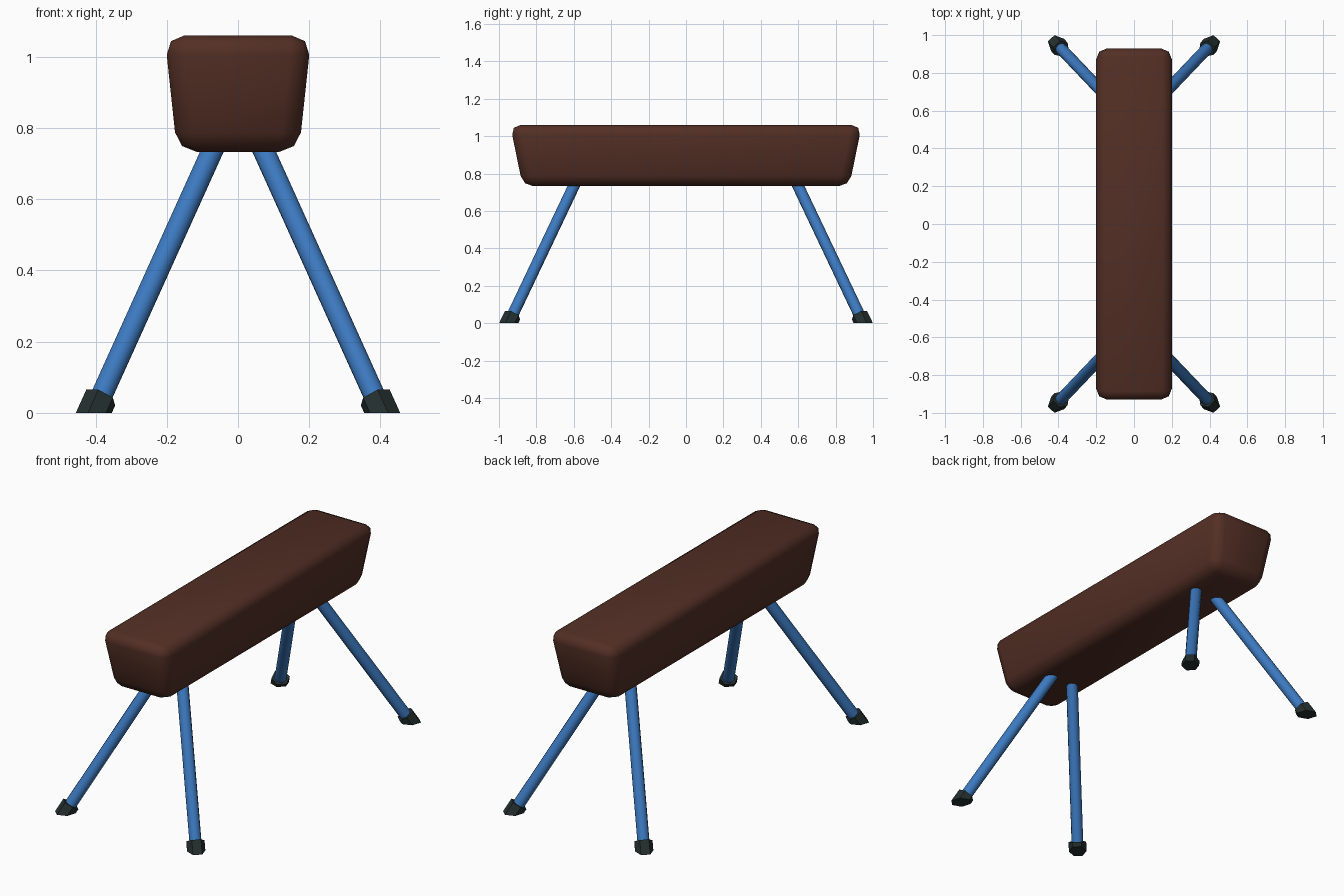
import bpy, bmesh, math
from mathutils import Vector

if "Cube" in bpy.data.objects:
    bpy.data.objects.remove(bpy.data.objects["Cube"])


def material(name, rgb):
    m = bpy.data.materials.new(name)
    m.diffuse_color = (*rgb, 1)
    m.use_nodes = True
    m.node_tree.nodes["Principled BSDF"].inputs["Base Color"].default_value = m.diffuse_color
    return m


BROWN = material("brown leather", (0.085, 0.028, 0.018))
BLUE = material("blue steel", (0.045, 0.19, 0.52))
RUBBER = material("dark rubber", (0.018, 0.028, 0.028))


def add_object(name, bm, mat):
    bmesh.ops.recalc_face_normals(bm, faces=bm.faces)
    me = bpy.data.meshes.new(name)
    bm.to_mesh(me)
    bm.free()
    me.materials.append(mat)
    ob = bpy.data.objects.new(name, me)
    bpy.context.collection.objects.link(ob)
    return ob


def prism(name, start, end, radius, sides, mat, floor_cut=False):
    """Tube from start to end; floor_cut slides the lower ring along the axis to z = 0."""
    axis = (end - start).normalized()
    h = axis.cross(Vector((0, 0, 1))).normalized()
    w = axis.cross(h)
    bm = bmesh.new()
    rings = []
    for k, centre in enumerate((start, end)):
        ring = []
        for i in range(sides):
            a = math.tau * i / sides
            p = centre + radius * (math.cos(a) * h + math.sin(a) * w)
            if floor_cut and k == 0:
                p -= axis * (p.z / axis.z)
            ring.append(bm.verts.new(p))
        rings.append(ring)
    for i in range(sides):
        j = (i + 1) % sides
        side = bm.faces.new((rings[0][i], rings[0][j], rings[1][j], rings[1][i]))
        side.smooth = sides > 8
    bm.faces.new(rings[0])
    bm.faces.new(rings[1])
    return add_object(name, bm, mat)


# Padded body: tapered box with rounded edges
bm = bmesh.new()
bmesh.ops.create_cube(bm, size=2)
for v in bm.verts:
    top = v.co.z > 0
    v.co.x *= 0.206 if top else 0.171
    v.co.y *= 0.94 if top else 0.873
    v.co.z = 1.06 if top else 0.733
bmesh.ops.bevel(bm, geom=bm.edges[:], offset=0.055, segments=2, profile=0.5,
                affect='EDGES')
for f in bm.faces:
    f.smooth = True
add_object("padded_body", bm, BROWN)

# Four splayed legs with six-sided rubber feet
for sx, side in ((-1, "left"), (1, "right")):
    for sy, end in ((-1, "front"), (1, "back")):
        def on_axis(z):
            return Vector((sx * (0.405 - 0.452 * z), sy * (0.948 - 0.475 * z), z))
        prism(f"{end}_{side}_leg", on_axis(0.02), on_axis(0.78), 0.031, 12, BLUE)
        prism(f"{end}_{side}_foot", on_axis(0), on_axis(0.043), 0.047, 6, RUBBER, True)
